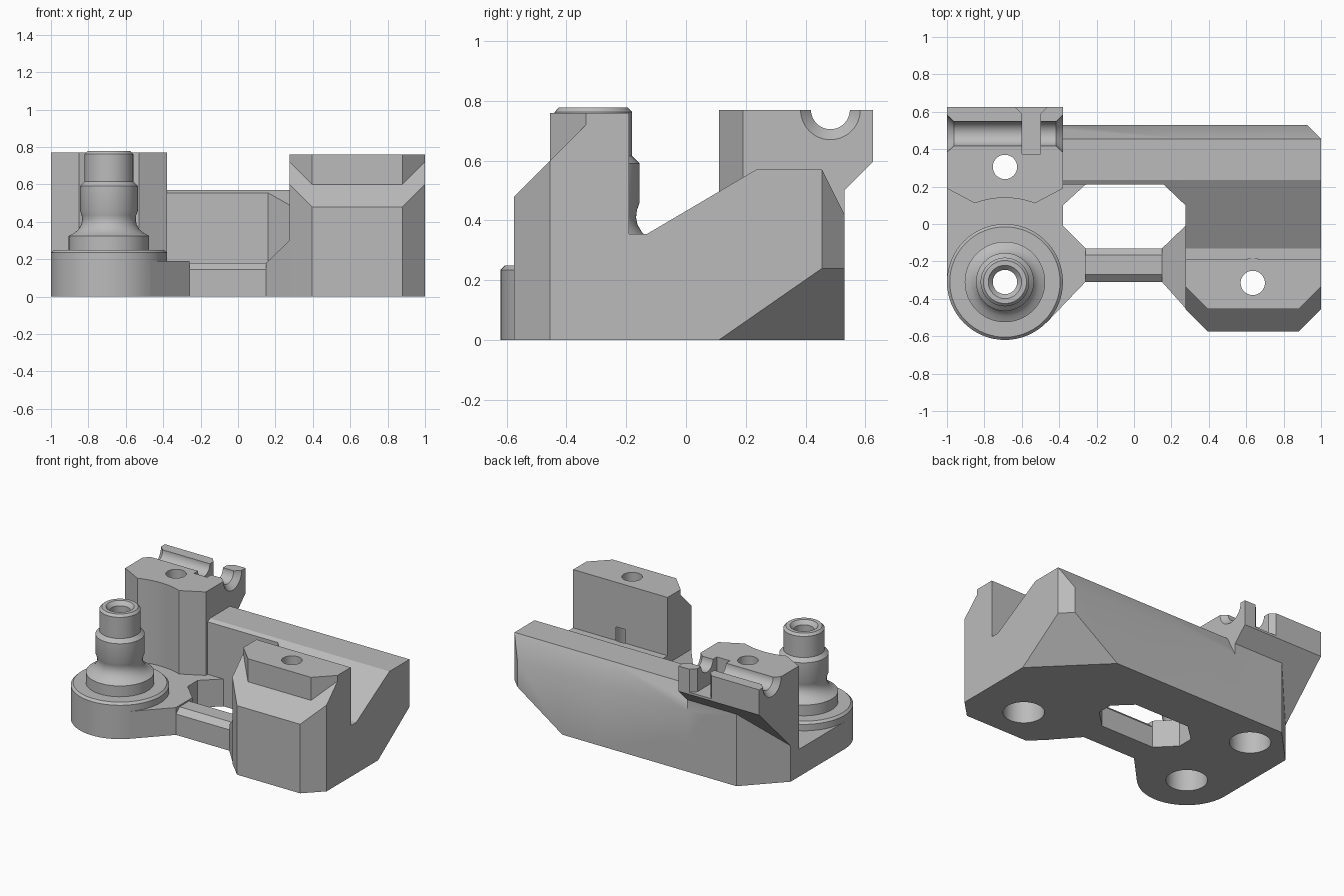
import bpy, bmesh, math
from mathutils import Matrix, Vector

old = bpy.data.objects.get("Cube")
if old:
    bpy.data.objects.remove(old, do_unlink=True)


def finish(name, bm):
    bmesh.ops.recalc_face_normals(bm, faces=bm.faces[:])
    mesh = bpy.data.meshes.new(name)
    bm.to_mesh(mesh)
    bm.free()
    ob = bpy.data.objects.new(name, mesh)
    bpy.context.collection.objects.link(ob)
    return ob


def prism(name, pts, axis, lo, hi, turn=0):
    """Extrude an outline along z (x, y points) or along x (y, z points)."""
    bm = bmesh.new()
    place = (lambda p, h: (p[0], p[1], h)) if axis == "z" else (lambda p, h: (h, p[0], p[1]))
    a = [bm.verts.new(place(p, lo)) for p in pts]
    b = [bm.verts.new(place(p, hi)) for p in pts]
    bm.faces.new(a)
    bm.faces.new(b)
    for i in range(len(pts)):
        j = (i + 1) % len(pts)
        bm.faces.new((a[i], a[j], b[j], b[i]))
    bm.transform(Matrix.Rotation(turn, 4, "Z"))
    return finish(name, bm)


def lathe(name, profile, matrix, sides=64):
    """Revolve (radius, height) points into a capped solid."""
    bm = bmesh.new()
    rings = []
    for r, h in profile:
        angles = [2 * math.pi * i / sides for i in range(sides)]
        rings.append([bm.verts.new((r * math.cos(t), r * math.sin(t), h)) for t in angles])
    for a, b in zip(rings, rings[1:]):
        for i in range(sides):
            j = (i + 1) % sides
            bm.faces.new((a[i], a[j], b[j], b[i]))
    bm.faces.new(rings[0])
    bm.faces.new(rings[-1])
    bm.transform(matrix)
    return finish(name, bm)


def hull(name, pts):
    bm = bmesh.new()
    for p in pts:
        bm.verts.new(p)
    bmesh.ops.convex_hull(bm, input=bm.verts[:])
    return finish(name, bm)


def combine(target, tool, operation):
    mod = target.modifiers.new("combine", "BOOLEAN")
    mod.operation = operation
    mod.solver = "EXACT"
    mod.object = tool
    tool.hide_render = True
    bpy.context.view_layer.objects.active = target
    bpy.ops.object.modifier_apply(modifier=mod.name)
    bpy.data.objects.remove(tool, do_unlink=True)


# Clamp block with its slot, running back into the rail
back = [(0.235, 0.57), (0.455, 0.57), (0.53, 0.42), (0.53, 0)]
body = prism("bracket_body",
             [(-0.575, 0), (-0.575, 0.48), (-0.295, 0.76), (-0.19, 0.76),
              (-0.19, 0.355), (-0.13, 0.355)] + back, "x", 0.275, 1)

# Chamfer the two front corners of the block
corner = [(1.1, -0.355), (0.7, -0.755), (1.1, -0.755)]
for flip in (False, True):
    pts = [(1.275 - x if flip else x, y) for x, y in corner]
    combine(body, prism("corner_cutter", pts, "z", -0.1, 1), "DIFFERENCE")

# Upper jaw of the block
combine(body, prism("block_jaw",
                    [(0.275, -0.19), (0.275, -0.335), (0.395, -0.455),
                     (0.88, -0.455), (1, -0.335), (1, -0.19)], "z", 0.3, 0.76), "UNION")

# Rear rail
combine(body, prism("rear_rail", [(0.21, 0), (0.21, 0.555)] + back, "x", -0.5, 0.6), "UNION")

# Sloped filler between rail and block
filler = []
for x, y, z in ((0.16, 0.21, 0.555), (0.275, 0.1, 0.49), (0.3, 0.1, 0.49), (0.3, 0.21, 0.555)):
    filler += [(x, y, 0), (x, y, z)]
combine(body, hull("rail_filler", filler), "UNION")

# Sloped filler between link bar and block
filler = []
for x, y, z in ((0.15, -0.13, 0.18), (0.275, -0.01, 0.3), (0.275, -0.45, 0.3), (0.15, -0.31, 0.18)):
    filler += [(x, y, 0), (x, y, z)]
combine(body, hull("bar_filler", filler), "UNION")

# Chamfered link bar
combine(body, prism("link_bar",
                    [(-0.31, 0), (-0.31, 0.145), (-0.27, 0.18), (-0.165, 0.18),
                     (-0.13, 0.145), (-0.13, 0)], "x", -0.3, 0.18), "UNION")

# Base plate joining the post, column and rail
combine(body, prism("base_plate",
                    [(-1, -0.31), (-1, 0.28), (-0.76, 0.53), (-0.26, 0.53), (-0.26, 0.21),
                     (-0.38, 0.1), (-0.38, -0.01), (-0.26, -0.13), (-0.26, -0.31),
                     (-0.47, -0.53), (-0.69, -0.5)], "z", 0, 0.19), "UNION")

# Column with a hollowed front that clears the post
arc = []
for i in range(13):
    x = -0.16 + 0.32 * i / 12
    arc.append((-0.69 + x, -0.31 + math.sqrt(0.45 ** 2 - x * x)))
combine(body, prism("column", [(-1, 0.19)] + arc +
                    [(-0.38, 0.19), (-0.38, 0.53), (-0.76, 0.53), (-1, 0.28)],
                    "z", 0, 0.77), "UNION")

# Overhanging bearing seat on the column
combine(body, prism("bearing_seat", [(0.25, 0.22), (0.625, 0.595), (0.625, 0.77), (0.25, 0.77)],
                    "x", -1, -0.38), "UNION")

# Turned pivot post
post = [(0.31, 0), (0.31, 0.235), (0.295, 0.25), (0.215, 0.25), (0.215, 0.325), (0.185, 0.34),
        (0.163, 0.36), (0.148, 0.385), (0.143, 0.41), (0.146, 0.435), (0.155, 0.46),
        (0.155, 0.59), (0.13, 0.615), (0.13, 0.762), (0.115, 0.778)]
combine(body, lathe("pivot_post", post, Matrix.Translation((-0.69, -0.31, 0))), "UNION")

# Rear right corner: upright chamfer above, sloping cut below
combine(body, prism("rear_corner_cutter",
                    [(0.683, -0.1), (1.029, 0.24), (1.029, 1), (1.6, 1), (1.6, -0.1)],
                    "x", -0.7, 1.3, -math.pi / 4), "DIFFERENCE")

# Counterbored screw holes
for x, y, depth in ((-0.69, -0.31, 0.25), (-0.69, 0.305, 0.45), (0.635, -0.315, 0.45)):
    bore = [(0.13, -0.1), (0.13, depth), (0.065, depth), (0.065, 1)]
    combine(body, lathe("screw_hole", bore, Matrix.Translation((x, y, 0)), 48), "DIFFERENCE")
combine(body, lathe("post_countersink", [(0.05, 0.735), (0.1, 0.79)],
                    Matrix.Translation((-0.69, -0.31, 0)), 48), "DIFFERENCE")

# Half-round channel with flared ends
channel = [(0.14, -0.04), (0.1, 0), (0.065, 0.037), (0.065, 0.583), (0.1, 0.62), (0.14, 0.66)]
lay = Matrix.Translation((-1, 0.483, 0.77)) @ Matrix.Rotation(math.pi / 2, 4, "Y")
combine(body, lathe("bearing_channel", channel, lay, 48), "DIFFERENCE")

# Cross slot through the bearing seat
combine(body, prism("cross_slot",
                    [(-0.6, 0.375), (-0.5, 0.375), (-0.5, 0.59), (-0.45, 0.64),
                     (-0.65, 0.64), (-0.6, 0.59)], "z", 0.61, 0.9), "DIFFERENCE")

# Plain grey finish
grey = bpy.data.materials.new("light_grey")
grey.use_nodes = True
colour = (0.5, 0.5, 0.5, 1)
grey.diffuse_color = colour
grey.node_tree.nodes["Principled BSDF"].inputs["Base Color"].default_value = colour
body.data.materials.clear()
body.data.materials.append(grey)

for ob in bpy.context.selected_objects:
    ob.select_set(False)
body.select_set(True)
bpy.context.view_layer.objects.active = body
bpy.ops.object.shade_smooth_by_angle(angle=math.radians(30))
